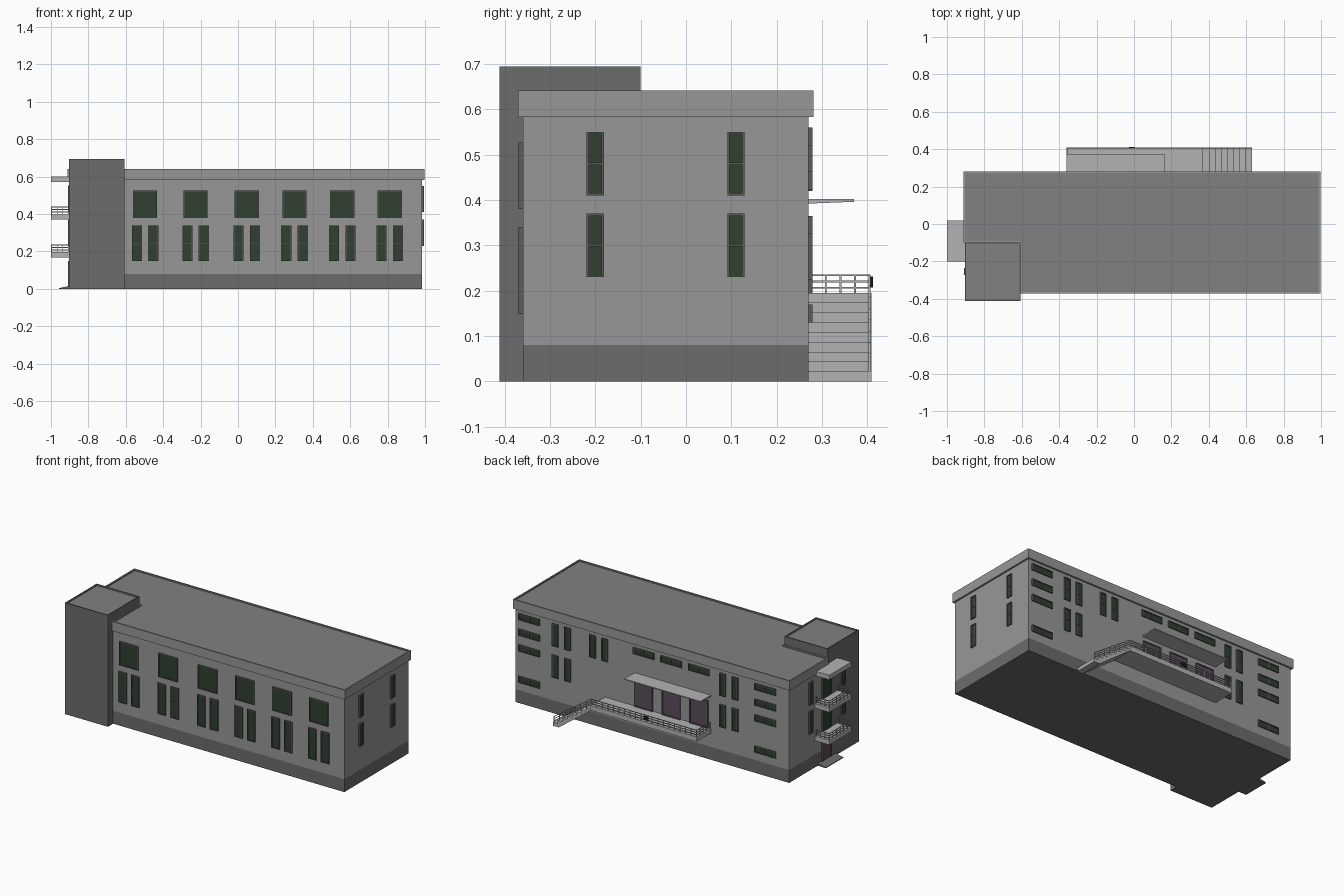
import bpy, bmesh
from mathutils import Vector, Matrix

if "Cube" in bpy.data.objects:
    bpy.data.objects.remove(bpy.data.objects["Cube"])


def mat(name, c):
    m = bpy.data.materials.new(name)
    m.diffuse_color = (*c, 1)
    m.use_nodes = True
    m.node_tree.nodes["Principled BSDF"].inputs["Base Color"].default_value = m.diffuse_color
    return m


WALL = mat("wall_grey", (0.31, 0.31, 0.31))
DARK = mat("plinth_grey", (0.15, 0.15, 0.15))
ROOF = mat("roof_grey", (0.22, 0.22, 0.22))
SLAB = mat("concrete", (0.45, 0.45, 0.45))
FRAME = mat("frame_grey", (0.10, 0.11, 0.10))
GLASS = mat("glass_green", (0.03, 0.05, 0.03))
DOOR = mat("door_plum", (0.10, 0.07, 0.10))
BLACK = mat("black", (0.01, 0.01, 0.01))


def finish(bm, name, *mats):
    bmesh.ops.recalc_face_normals(bm, faces=bm.faces)
    me = bpy.data.meshes.new(name)
    bm.to_mesh(me)
    bm.free()
    ob = bpy.data.objects.new(name, me)
    for m in mats:
        me.materials.append(m)
    bpy.context.collection.objects.link(ob)
    return ob


def add_box(bm, lo, hi):
    lo, hi = Vector(lo), Vector(hi)
    s = hi - lo
    bmesh.ops.create_cube(bm, size=1, matrix=Matrix.Translation((lo + hi) / 2) @ Matrix.Diagonal((*(abs(v) for v in s), 1)))


def box(name, lo, hi, m):
    bm = bmesh.new()
    add_box(bm, lo, hi)
    return finish(bm, name, m)


def prism(name, pts, offset, mats, rim=0):
    """Extrude a closed outline; optionally sink the top inside a rim."""
    bm = bmesh.new()
    f = bm.faces.new([bm.verts.new(p) for p in pts])
    geo = bmesh.ops.extrude_face_region(bm, geom=[f], use_keep_orig=True)["geom"]
    bmesh.ops.translate(bm, vec=offset, verts=[g for g in geo if isinstance(g, bmesh.types.BMVert)])
    bmesh.ops.recalc_face_normals(bm, faces=bm.faces)
    if rim:
        top = [g for g in bm.faces if g.normal.z > 0.9]
        bmesh.ops.inset_region(bm, faces=top, thickness=rim)
        for g in top:
            g.material_index = 1
        low = bmesh.ops.extrude_face_region(bm, geom=top)["geom"]
        bmesh.ops.translate(bm, vec=(0, 0, -0.008), verts=[g for g in low if isinstance(g, bmesh.types.BMVert)])
        bmesh.ops.delete(bm, geom=[g for g in top if g.is_valid], context='FACES')
    return finish(bm, name, *mats)


def ell(o, z):
    """Building outline grown by o, notched for the tower."""
    x0, x1, y0, y1 = -0.9 - o, 0.985 + o, -0.36 - o, 0.27 + o
    return [(x0, -0.1, z), (-0.61, -0.1, z), (-0.61, y0, z), (x1, y0, z), (x1, y1, z), (x0, y1, z)]


# main volumes
prism("plinth", ell(0, 0), (0, 0, 0.08), [DARK])
prism("main_walls", ell(0, 0.08), (0, 0, 0.505), [WALL])
prism("roof_parapet", ell(0.011, 0.583), (0, 0, 0.058), [WALL, ROOF], rim=0.012)
tw = [(-0.904, -0.411), (-0.608, -0.411), (-0.608, -0.1), (-0.904, -0.1)]
prism("stair_tower", [(x, y, 0) for x, y in tw], (0, 0, 0.694), [DARK, ROOF], rim=0.01)

# windows, gathered into one frame mesh and one glass mesh
frames, glass, doors = bmesh.new(), bmesh.new(), bmesh.new()
WALLS = {"front": (1, -0.36, -1), "back": (1, 0.27, 1), "right": (0, 0.985, 1), "left": (0, -0.9, -1)}


def wall_box(bm, wall, u0, u1, z0, z1, d):
    axis, pos, s = WALLS[wall]
    a, b = pos - s * 0.004, pos + s * d
    if axis:
        add_box(bm, (u0, a, z0), (u1, b, z1))
    else:
        add_box(bm, (a, u0, z0), (b, u1, z1))


def window(wall, u, w, z0, z1, hbar=False, vbar=False, pane=None, t=0.005):
    u0, u1, d = u - w / 2, u + w / 2, 0.009
    wall_box(pane or glass, wall, u0 + t / 2, u1 - t / 2, z0 + t / 2, z1 - t / 2, 0.005)
    for a, b in ((u0, u0 + t), (u1 - t, u1)):
        wall_box(frames, wall, a, b, z0, z1, d)
    for a, b in ((z0, z0 + t), (z1 - t, z1)):
        wall_box(frames, wall, u0 + t, u1 - t, a, b, d)
    if hbar:
        m = (z0 + z1) / 2
        wall_box(frames, wall, u0 + t, u1 - t, m - t / 2, m + t / 2, d)
    if vbar:
        wall_box(frames, wall, u - t / 2, u + t / 2, z0 + t, z1 - t, d)


# front bays
for x in (-0.497, -0.227, 0.046, 0.302, 0.558, 0.811):
    window("front", x, 0.13, 0.38, 0.527)
    for dx in (-0.044, 0.044):
        window("front", x + dx, 0.054, 0.148, 0.34, hbar=True)

# side windows
for z0, z1 in ((0.41, 0.55), (0.23, 0.37)):
    for y in (-0.2, 0.11):
        window("right", y, 0.038, z0, z1, hbar=True)
    window("left", 0.06, 0.038, z0, z1, hbar=True)
    window("left", -0.255, 0.038, z0, z1, hbar=True)

# back windows
for x in (0.89, -0.738):
    for z in (0.54, 0.443, 0.345, 0.15):
        window("back", x, 0.145, z - 0.02, z + 0.02, vbar=True)
for x, rows in ((0.668, 2), (0.41, 1), (-0.487, 2)):
    for z in (0.42, 0.225)[:rows]:
        for dx in (-0.042, 0.042):
            window("back", x + dx, 0.042, z, z + 0.14, hbar=True)
for x in (0.1, -0.09, -0.28):
    window("back", x, 0.145, 0.52, 0.56, vbar=True)
    window("back", x, 0.125, 0.195, 0.365, pane=doors)

# side entrance and balcony doors
window("left", -0.095, 0.09, 0.002, 0.15, pane=doors)
for z in (0.198, 0.402):
    window("left", -0.095, 0.09, z, z + 0.15, vbar=True)
finish(frames, "window_frames", FRAME)
finish(glass, "window_glass", GLASS)
finish(doors, "door_leaves", DOOR)

# rear landing with stairs in one stepped profile
n, run, top = 9, 0.26, 0.195
prof = [(-0.36, 0.165), (-0.36, top)]
for i in range(n - 1):
    x, z = 0.37 + run * i / (n - 1), top * (n - i) / n
    prof += [(x, z), (x, z - top / n)]
prof += [(0.63, top / n), (0.63, 0), (0.59, 0), (0.37, 0.165)]
prism("rear_landing_stairs", [(x, 0.27, z) for x, z in prof], (0, 0.139, 0), [SLAB])

# rear canopy, thin wedge
prism("rear_canopy", [(-0.36, 0.27, 0.392), (-0.36, 0.371, 0.396), (-0.36, 0.371, 0.402), (-0.36, 0.27, 0.402)],
      (0.525, 0, 0), [SLAB])

# railings
rails = bmesh.new()


def bar(p, q, t=0.004):
    p, q = Vector(p), Vector(q)
    d = q - p
    m = Matrix.Translation((p + q) / 2) @ d.to_track_quat('Z', 'Y').to_matrix().to_4x4()
    bmesh.ops.create_cube(rails, size=1, matrix=m @ Matrix.Diagonal((t, t, d.length, 1)))


def railing(p, q, posts, h=0.041):
    p, q = Vector(p), Vector(q)
    for k in (0.33, 0.66, 1):
        up = Vector((0, 0, h * k - 0.002))
        bar(p + up, q + up)
    for i in range(posts):
        b = p.lerp(q, i / (posts - 1))
        bar(b, b + Vector((0, 0, h)))


railing((-0.357, 0.405, top), (0.37, 0.405, top), 20)
railing((-0.357, 0.276, top), (-0.357, 0.405, top), 5)
railing((0.37, 0.405, top), (0.625, 0.405, 0.02), 8)

# side balconies, top canopy and entrance step
for i, z in enumerate((0.167, 0.37, 0.572)):
    box(("lower_balcony", "upper_balcony", "balcony_canopy")[i], (-1, -0.2, z), (-0.895, 0.018, z + 0.029), SLAB)
    if i < 2:
        z += 0.029
        railing((-0.997, -0.197, z), (-0.997, 0.015, z), 7)
        for y in (-0.197, 0.015):
            railing((-0.997, y, z), (-0.906, y, z), 4)
finish(rails, "railings", SLAB)
prism("entrance_ramp", [(-0.9, -0.18, 0), (-0.958, -0.18, 0), (-0.958, -0.18, 0.004), (-0.91, -0.18, 0.014), (-0.9, -0.18, 0.014)],
      (0, 0.17, 0), [DARK])

# small plate on the rear railing
box("railing_plate", (-0.027, 0.407, 0.207), (0.003, 0.412, 0.231), BLACK)
